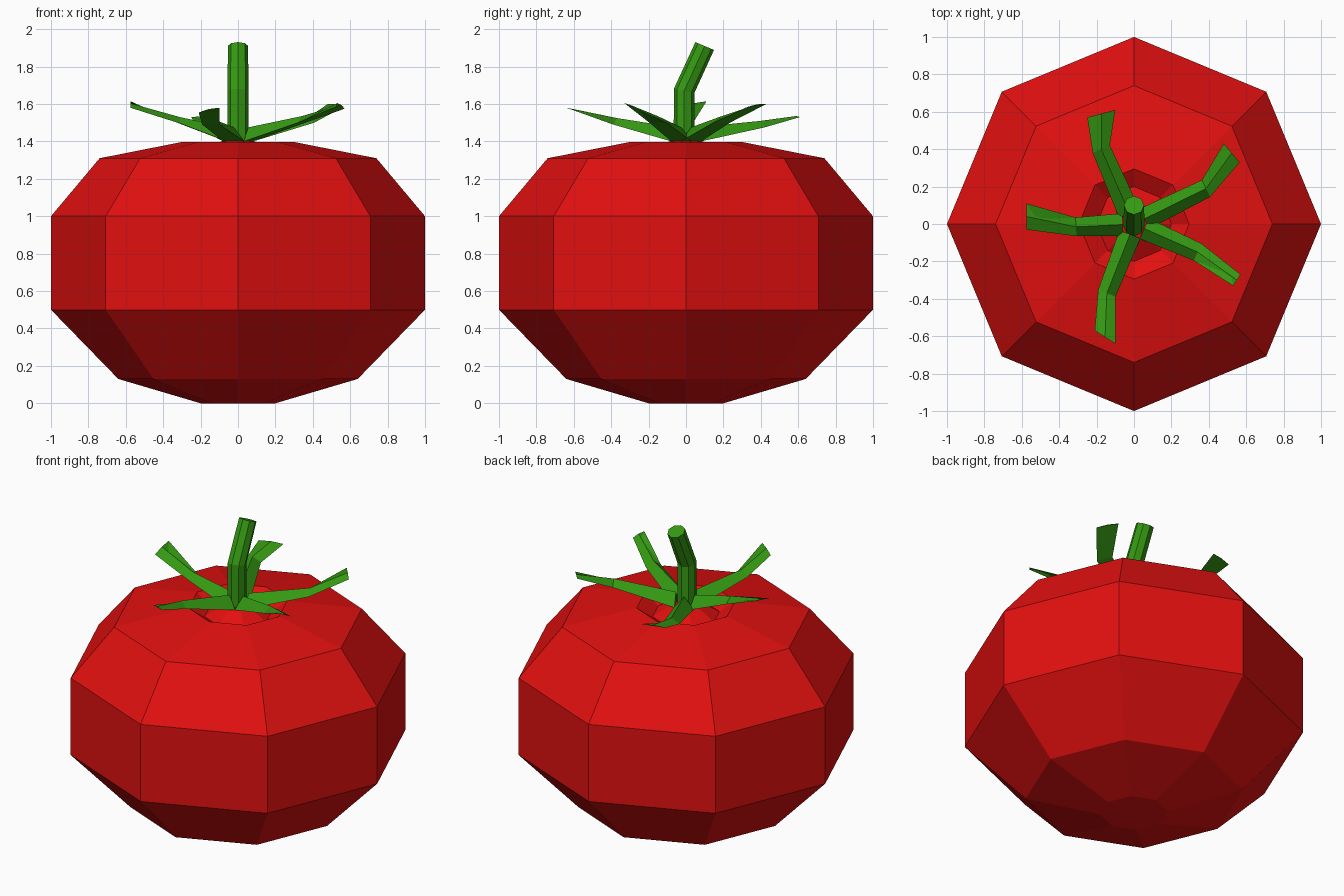
import bpy, bmesh, math
from mathutils import Vector

if "Cube" in bpy.data.objects:
    bpy.data.objects.remove(bpy.data.objects["Cube"])


def material(name, rgb):
    m = bpy.data.materials.new(name)
    m.diffuse_color = (*rgb, 1)
    m.use_nodes = True
    m.node_tree.nodes["Principled BSDF"].inputs["Base Color"].default_value = m.diffuse_color
    return m


RED = material("tomato red", (0.76, 0.005, 0.005))
GREEN = material("leaf green", (0.035, 0.32, 0.006))


def loft(name, rings, mat):
    """Skin a list of equal-length point rings and cap both ends."""
    bm = bmesh.new()
    vs = [[bm.verts.new(p) for p in ring] for ring in rings]
    n = len(rings[0])
    for a, b in zip(vs, vs[1:]):
        for i in range(n):
            j = (i + 1) % n
            bm.faces.new((a[i], a[j], b[j], b[i]))
    bm.faces.new(vs[0][::-1])
    bm.faces.new(vs[-1])
    bmesh.ops.recalc_face_normals(bm, faces=bm.faces)
    me = bpy.data.meshes.new(name)
    bm.to_mesh(me)
    bm.free()
    me.materials.append(mat)
    ob = bpy.data.objects.new(name, me)
    bpy.context.collection.objects.link(ob)
    return ob


def circle(r, z, y=0, n=8, tilt=0):
    pts = []
    for i in range(n):
        a = 2 * math.pi * i / n
        s = r * math.sin(a)
        pts.append((r * math.cos(a), y + s * math.cos(tilt), z + s * math.sin(tilt)))
    return pts


# Fruit: octagonal turned profile with a dimple and small raised centre
profile = [(0.2, 0), (0.64, 0.13), (1, 0.5), (1, 1), (0.74, 1.31),
           (0.295, 1.398), (0.2, 1.335), (0.09, 1.4), (0.01, 1.415)]
loft("fruit", [circle(r, z) for r, z in profile], RED)

# Bent stalk
loft("stalk", [circle(0.056, 1.38, -0.01),
               circle(0.056, 1.67, -0.01, tilt=-0.2),
               circle(0.054, 1.91, 0.1, tilt=-0.4)], GREEN)

# Leaves: middle point, then the right and left tip corners seen going outward
leaves = [
    ((-0.175, 0.40, 1.475), (-0.10, 0.61, 1.53), (-0.25, 0.57, 1.53)),
    ((0.385, 0.19, 1.50), (0.565, 0.33, 1.585), (0.48, 0.43, 1.60)),
    ((0.34, -0.15, 1.50), (0.53, -0.33, 1.605), (0.57, -0.27, 1.575)),
    ((-0.145, -0.37, 1.49), (-0.21, -0.57, 1.555), (-0.10, -0.64, 1.58)),
    ((-0.31, -0.015, 1.495), (-0.575, 0.11, 1.615), (-0.575, -0.03, 1.58)),
]
for k, (mid, right, left) in enumerate(leaves):
    mid, right, left = Vector(mid), Vector(right), Vector(left)
    out = Vector((mid.x, mid.y, 0)).normalized()
    side = Vector((out.y, -out.x, 0))
    up = Vector((0, 0, 1))
    base = out * 0.06 + up * 1.4
    # ridged section that flattens toward the tip
    rings = [[base + side * 0.06, base + up * 0.075, base - side * 0.06],
             [mid + side * 0.05, mid + up * 0.035, mid - side * 0.05],
             [right, (right + left) / 2 + up * 0.006, left]]
    loft("leaf_%d" % (k + 1), rings, GREEN)
